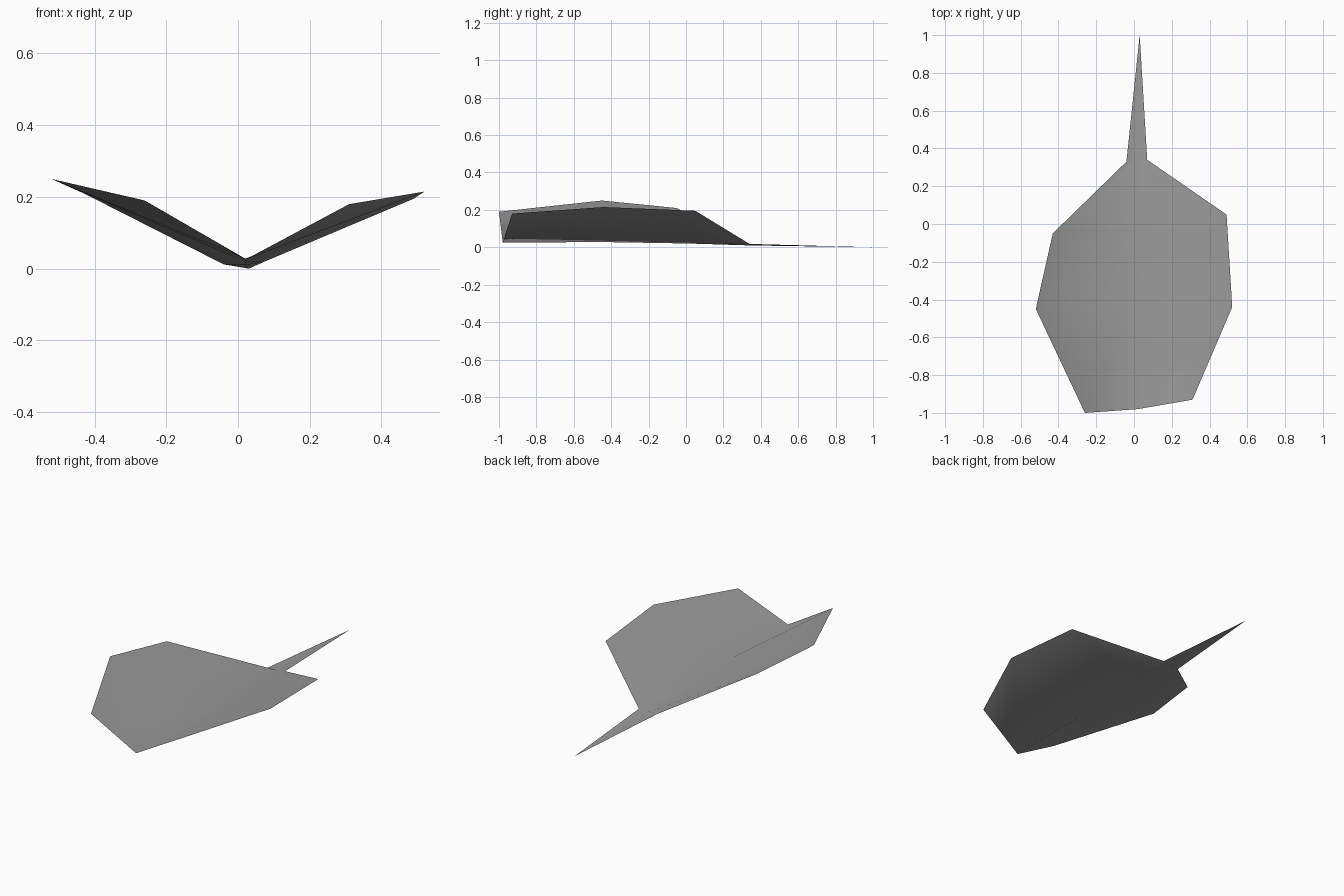
import bpy
import bmesh

cube = bpy.data.objects.get("Cube")
if cube:
    bpy.data.objects.remove(cube, do_unlink=True)

# Leaf colour
grey = bpy.data.materials.new("leaf_grey")
grey.use_nodes = True
colour = (0.32, 0.32, 0.32, 1)
grey.diffuse_color = colour
grey.node_tree.nodes["Principled BSDF"].inputs["Base Color"].default_value = colour

# Outline of each half and the folded rib between them, front to back
right_edge = [(-0.26, -1.0, 0.19), (-0.52, -0.45, 0.25), (-0.43, -0.05, 0.21), (-0.04, 0.33, 0.012)]
left_edge = [(0.31, -0.93, 0.18), (0.52, -0.44, 0.215), (0.49, 0.05, 0.195), (0.07, 0.34, 0.018)]
rib = [(0.02, -0.98, 0.025), (0.02, -0.45, 0.028), (0.02, 0.02, 0.02), (0.02, 0.34, 0.01)]
stem_tip = (0.03, 1.0, 0.0)

bm = bmesh.new()
right, middle, left = [[bm.verts.new(p) for p in row] for row in (right_edge, rib, left_edge)]
tip = bm.verts.new(stem_tip)

# Blade halves
for a, b in ((right, middle), (middle, left)):
    for i in range(len(a) - 1):
        bm.faces.new((a[i], b[i], b[i + 1], a[i + 1]))
    # Pointed stem
    bm.faces.new((a[-1], b[-1], tip))

for face in bm.faces:
    face.smooth = True

mesh = bpy.data.meshes.new("leaf")
bm.to_mesh(mesh)
bm.free()
mesh.materials.append(grey)
leaf = bpy.data.objects.new("leaf", mesh)
bpy.context.collection.objects.link(leaf)
